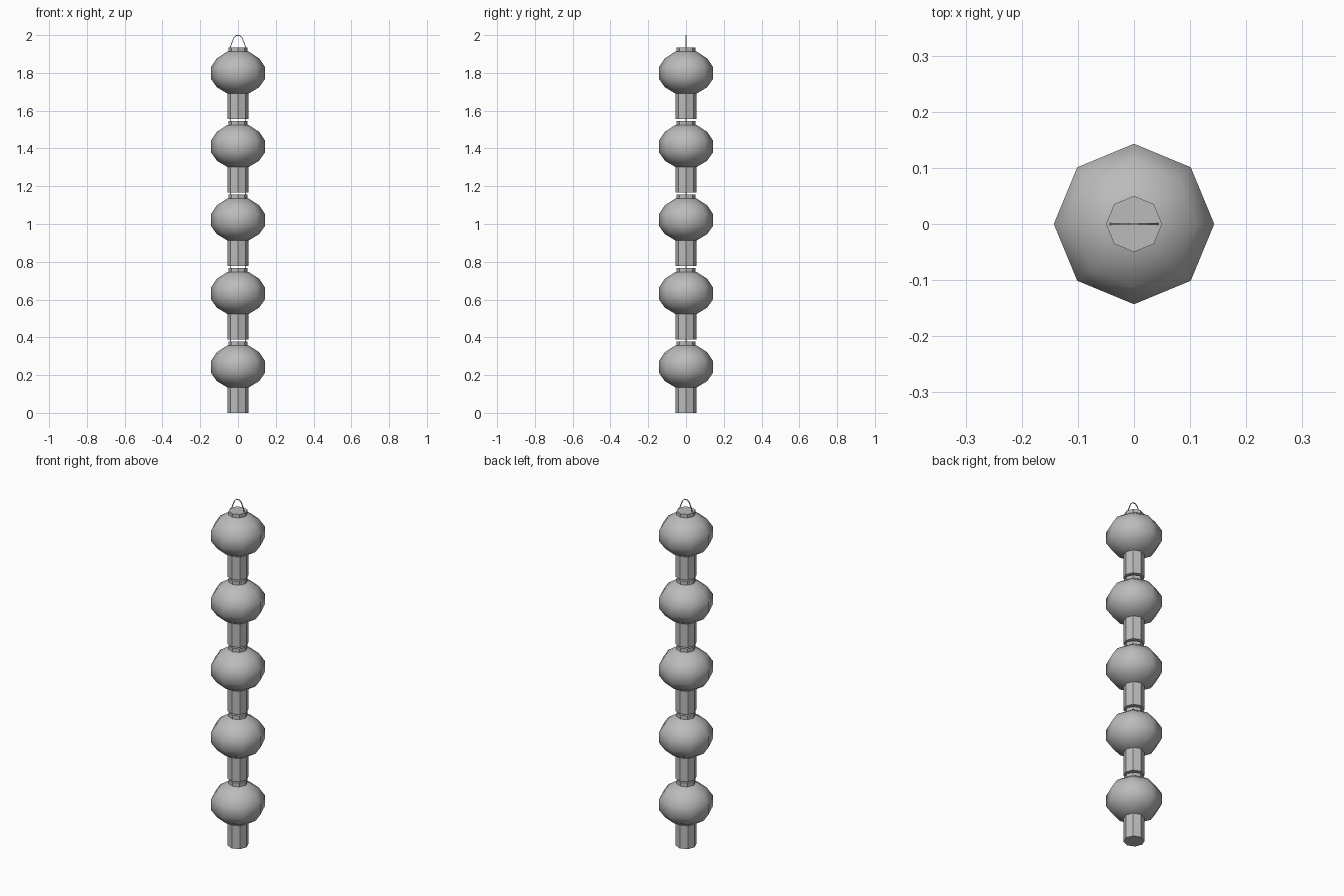
import bpy, bmesh, math

SIDES = 8
PITCH = 0.389

cube = bpy.data.objects.get("Cube")
if cube:
    bpy.data.objects.remove(cube, do_unlink=True)

grey = bpy.data.materials.new("lantern grey")
grey.use_nodes = True
colour = (0.5, 0.5, 0.5, 1)
grey.diffuse_color = colour
grey.node_tree.nodes["Principled BSDF"].inputs["Base Color"].default_value = colour


def add_object(name, bm, smooth):
    mesh = bpy.data.meshes.new(name)
    bm.to_mesh(mesh)
    bm.free()
    mesh.materials.append(grey)
    for p in mesh.polygons:
        p.use_smooth = smooth
    obj = bpy.data.objects.new(name, mesh)
    bpy.context.collection.objects.link(obj)
    return obj


def lathe(name, profile, base, smooth=False):
    """Octagonal turned shape with closed ends, from (radius, height) pairs."""
    bm = bmesh.new()
    rings = []
    for r, z in profile:
        angles = [math.tau * i / SIDES for i in range(SIDES)]
        rings.append([bm.verts.new((r * math.cos(a), r * math.sin(a), base + z)) for a in angles])
    for low, high in zip(rings, rings[1:]):
        for i in range(SIDES):
            j = (i + 1) % SIDES
            bm.faces.new((low[i], low[j], high[j], high[i]))
    bm.faces.new(rings[0][::-1])
    bm.faces.new(rings[-1])
    return add_object(name, bm, smooth)


def wire(name, points, base, half):
    """Thin square wire bent through (x, z) points."""
    bm = bmesh.new()
    rings = []
    for k, (x, z) in enumerate(points):
        ax, az = points[max(k - 1, 0)]
        bx, bz = points[min(k + 1, len(points) - 1)]
        d = math.hypot(bx - ax, bz - az)
        nx, nz = -(bz - az) / d * half, (bx - ax) / d * half
        rings.append([bm.verts.new((x + s * nx, y * half, base + z + s * nz))
                      for s, y in ((1, 1), (1, -1), (-1, -1), (-1, 1))])
    for a, b in zip(rings, rings[1:]):
        for i in range(4):
            j = (i + 1) % 4
            bm.faces.new((a[i], a[j], b[j], b[i]))
    bm.faces.new(rings[0])
    bm.faces.new(rings[-1][::-1])
    bmesh.ops.recalc_face_normals(bm, faces=bm.faces)
    return add_object(name, bm, False)


BODY = [(0.055, 0.134), (0.112, 0.168), (0.143, 0.212),
        (0.143, 0.275), (0.112, 0.321), (0.055, 0.358)]
HALF_HOOP = [(-0.045, 0.37), (-0.022, 0.43), (-0.009, 0.442)]
HOOP = HALF_HOOP + [(-x, z) for x, z in reversed(HALF_HOOP)]

# Five lanterns hung one under another
for n in range(5):
    base = n * PITCH
    lathe(f"tassel_{n + 1}", [(0.055, 0), (0.055, 0.14)], base)
    lathe(f"lantern_body_{n + 1}", BODY, base, smooth=True)
    lathe(f"top_cap_{n + 1}", [(0.05, 0.35), (0.05, 0.379)], base)
    wire(f"hanging_hoop_{n + 1}", HOOP, base, 0.002)
